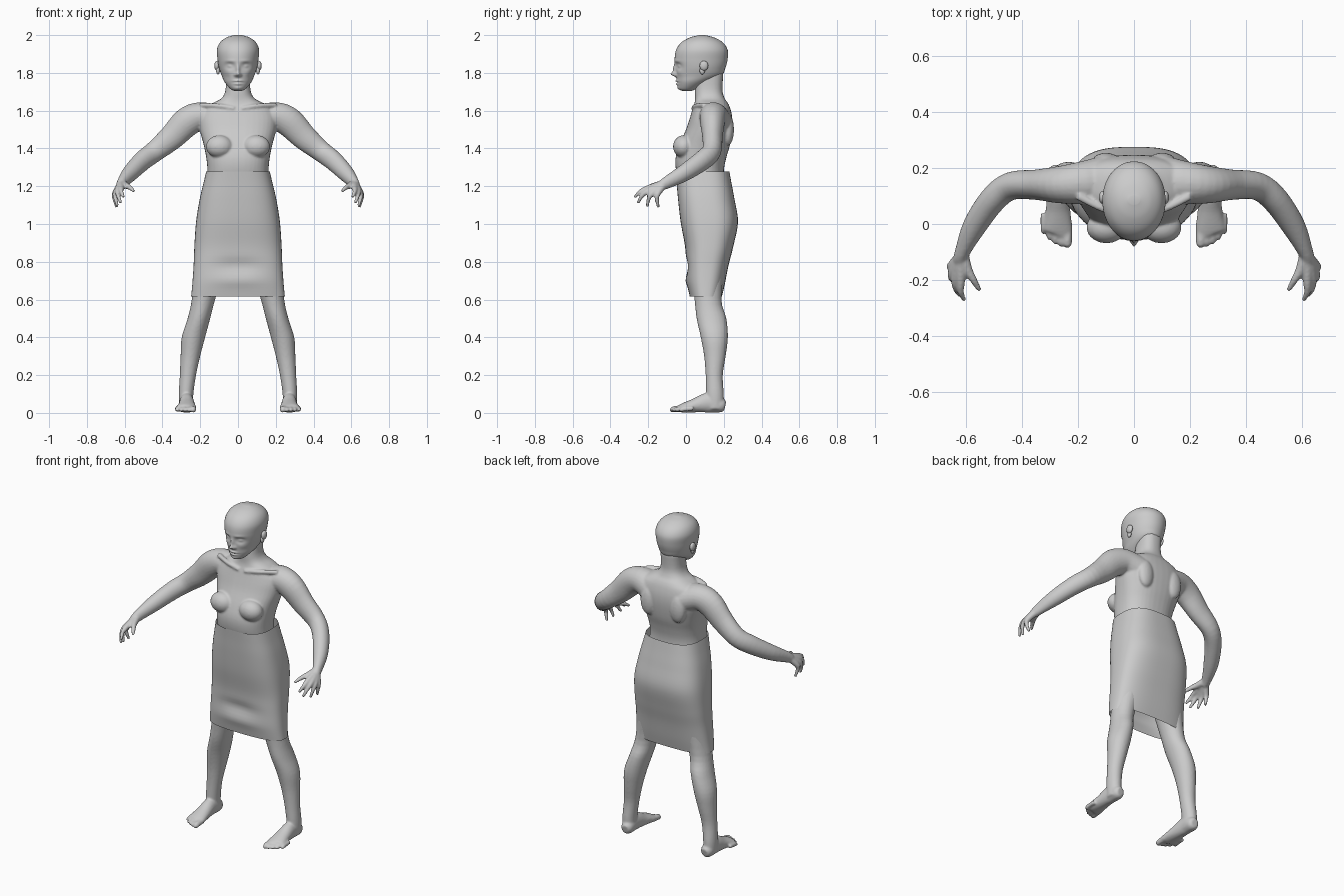
import bpy, bmesh, math
from mathutils import Vector, Matrix


def spline(rows, n):
    """Catmull-Rom interpolation of rows of numbers."""
    out = []
    for i in range(len(rows) - 1):
        a, b, c, d = (rows[min(max(i + k, 0), len(rows) - 1)] for k in (-1, 0, 1, 2))
        for j in range(n):
            t = j / n
            out.append([0.5 * (2*q + (r-p)*t + (2*p-5*q+4*r-s)*t*t + (3*q-p-3*r+s)*t**3)
                        for p, q, r, s in zip(a, b, c, d)])
    return out + [list(rows[-1])]


def skin(bm, rings, seg, power=2.0, caps=True):
    """Join superelliptical rings given as (centre, u, v)."""
    def sp(t):
        return math.copysign(abs(t) ** (2 / power), t)
    loops = []
    for c, u, v in rings:
        angles = [2 * math.pi * k / seg for k in range(seg)]
        loops.append([bm.verts.new(c + u * sp(math.cos(a)) + v * sp(math.sin(a))) for a in angles])
    for a, b in zip(loops, loops[1:]):
        for k in range(seg):
            bm.faces.new((a[k], a[k-1], b[k-1], b[k]))
    if caps:
        bm.faces.new(loops[0])
        bm.faces.new(loops[-1])


def stack(bm, rows, n=4, seg=32, power=2.0, caps=True, cx=False):
    """Horizontal rings: (z, y_min, y_max, half_width[, x_centre])."""
    rings = []
    for r in spline(rows, n):
        z, y0, y1, w = r[:4]
        x = r[4] if cx else 0
        rings.append((Vector((x, (y0 + y1) / 2, z)), Vector((w, 0, 0)), Vector((0, (y1 - y0) / 2, 0))))
    skin(bm, rings, seg, power, caps)


def tube(bm, s, rows, n=4, seg=16):
    """Tube along points (x, y, z, half_width, half_height); s mirrors x."""
    pts = spline(rows, n)
    pos = [Vector((s * p[0], p[1], p[2])) for p in pts]
    rings = []
    for i, p in enumerate(pts):
        t = (pos[min(i + 1, len(pos) - 1)] - pos[max(i - 1, 0)]).normalized()
        u = t.cross(Vector((0, 0, 1))).normalized()
        rings.append((pos[i], u * p[3], u.cross(t) * p[4]))
    skin(bm, rings, seg)


def ball(bm, c, r):
    m = Matrix.Translation(c) @ Matrix.Diagonal((*r, 1))
    bmesh.ops.create_uvsphere(bm, u_segments=20, v_segments=12, radius=1, matrix=m)


def bumps(bm, items, y_limit):
    """Push front vertices forward with soft bumps (x, z, size_x, size_z, amount), both sides."""
    for v in bm.verts:
        if v.co.y < y_limit:
            x, z = abs(v.co.x), v.co.z
            v.co.y -= sum(a * math.exp(-((x - bx) / sx) ** 2 - ((z - bz) / sz) ** 2)
                          for bx, bz, sx, sz, a in items)


def finish(bm, name):
    bmesh.ops.recalc_face_normals(bm, faces=bm.faces)
    for f in bm.faces:
        f.smooth = True
    me = bpy.data.meshes.new(name)
    bm.to_mesh(me)
    bm.free()
    ob = bpy.data.objects.new(name, me)
    bpy.context.collection.objects.link(ob)
    return ob


# Torso and neck
body = bmesh.new()
stack(body, [(.86, .04, .19, .12), (.95, .01, .225, .18), (1.05, -.005, .235, .19),
             (1.2, -.03, .205, .168), (1.28, -.052, .2, .162), (1.35, -.055, .213, .168),
             (1.42, -.035, .233, .182), (1.5, 0, .245, .203), (1.56, .02, .245, .208),
             (1.61, .035, .235, .185), (1.64, .045, .222, .135), (1.665, .048, .205, .088),
             (1.71, .048, .193, .066), (1.8, .055, .198, .064)], seg=40, power=2.4)

for s in (1, -1):
    # Bust, shoulder blades and collar bones
    ball(body, (s * .098, -.012, 1.41), (.072, .057, .06))
    ball(body, (s * .1, .222, 1.5), (.05, .032, .085))
    tube(body, s, [(.02, .04, 1.612, .012, .012), (.1, .05, 1.625, .012, .012),
                   (.2, .1, 1.63, .014, .014)])
    # Arm
    tube(body, s, [(.12, .15, 1.55, .09, .08), (.2, .145, 1.57, .075, .075),
                   (.27, .14, 1.54, .066, .078), (.35, .14, 1.46, .054, .068),
                   (.44, .135, 1.385, .05, .056), (.505, .085, 1.335, .048, .053),
                   (.57, -.01, 1.27, .042, .045), (.612, -.1, 1.22, .027, .033),
                   (.62, -.13, 1.203, .026, .026)], seg=24)
    # Fingers with their share of the palm: knuckle, then tip
    for k, t in (((.618, -.2, 1.19), (.605, -.272, 1.14)),
                 ((.636, -.195, 1.178), (.62, -.255, 1.11)),
                 ((.648, -.175, 1.166), (.637, -.205, 1.092)),
                 ((.652, -.15, 1.16), (.642, -.145, 1.088))):
        k, t = Vector(k), Vector(t)
        m = (k + t) / 2 + Vector((.006, -.007, .006))
        tube(body, s, [(.616, -.115, 1.213, .022, .022), (*k, .016, .016),
                       (*m, .0115, .0115), (*t, .008, .008)])
    tube(body, s, [(.61, -.115, 1.213, .022, .022), (.592, -.165, 1.203, .017, .017),
                   (.572, -.2, 1.193, .013, .013), (.55, -.237, 1.172, .008, .008)])
    # Leg
    leg = [(.02, .11, .2, .036, .275), (.1, .106, .2, .039, .275), (.2, .104, .195, .043, .265),
           (.3, .096, .21, .052, .252), (.4, .078, .222, .062, .236), (.5, .056, .214, .06, .207),
           (.6, .045, .188, .062, .183), (.8, .02, .205, .082, .142), (.97, .02, .215, .09, .1)]
    stack(body, [(z, a, b, w, s * x) for z, a, b, w, x in leg], seg=24, cx=True)
    # Foot and toes
    tube(body, s, [(.27, .207, .035, .022, .026), (.271, .185, .04, .036, .039),
                   (.272, .12, .054, .038, .053), (.271, .05, .04, .044, .038),
                   (.273, -.02, .025, .054, .024), (.276, -.035, .02, .048, .017)], seg=20)
    for i in range(5):
        r = .017 if i == 0 else .012
        x, y = .238 + .021 * i, -.08 + .003 * i * i
        tube(body, s, [(x, y + .07, .024, r, r), (x, y + .02, .02, r, r),
                       (x, y + .005, .015, r * .9, r * .85), (x, y - .005, .013, r * .4, r * .4)])

body_ob = finish(body, "body")
mod = body_ob.modifiers.new("blend", 'REMESH')
mod.mode = 'VOXEL'
mod.voxel_size = .006
mod.use_smooth_shade = True
mod = body_ob.modifiers.new("soften", 'SMOOTH')
mod.factor = .5
mod.iterations = 5

# Head with sculpted face
head = bmesh.new()
stack(head, [(1.704, -.015, .03, .018), (1.715, -.036, .055, .04), (1.75, -.045, .12, .07),
             (1.785, -.05, .188, .086), (1.825, -.054, .208, .1), (1.87, -.06, .22, .108),
             (1.92, -.053, .221, .112), (1.96, -.026, .196, .096), (1.987, .02, .15, .062),
             (2.0, .07, .1, .02)], n=8, seg=96, power=2.05)
bumps(head, [(0, 1.793, .012, .012, .024), (0, 1.818, .009, .026, .016), (.014, 1.789, .007, .008, .009),
             (.043, 1.838, .021, .016, -.015), (.044, 1.836, .013, .009, .011),
             (.04, 1.862, .025, .008, .004), (0, 1.757, .022, .006, .011),
             (0, 1.742, .018, .006, .011), (0, 1.7495, .024, .003, -.006),
             (0, 1.72, .022, .012, .006), (.055, 1.8, .02, .018, .004)], .04)
# Ears
for s in (1, -1):
    ball(head, (s * .112, .095, 1.838), (.013, .023, .026))
    ball(head, (s * .106, .086, 1.812), (.01, .014, .02))
finish(head, "head")

# High-waisted skirt, open at waist and hem
skirt = bmesh.new()
stack(skirt, [(.615, .02, .19, .248), (.68, .008, .205, .242), (.78, .0, .225, .235),
              (.88, -.005, .25, .231), (1.01, -.028, .275, .222), (1.13, -.042, .257, .203),
              (1.22, -.05, .24, .182), (1.278, -.056, .23, .168)], n=5, seg=64, power=2.8, caps=False)
bumps(skirt, [(0, .78, .12, .035, -.014), (0, .7, .14, .03, .008)], .08)
finish(skirt, "skirt")
